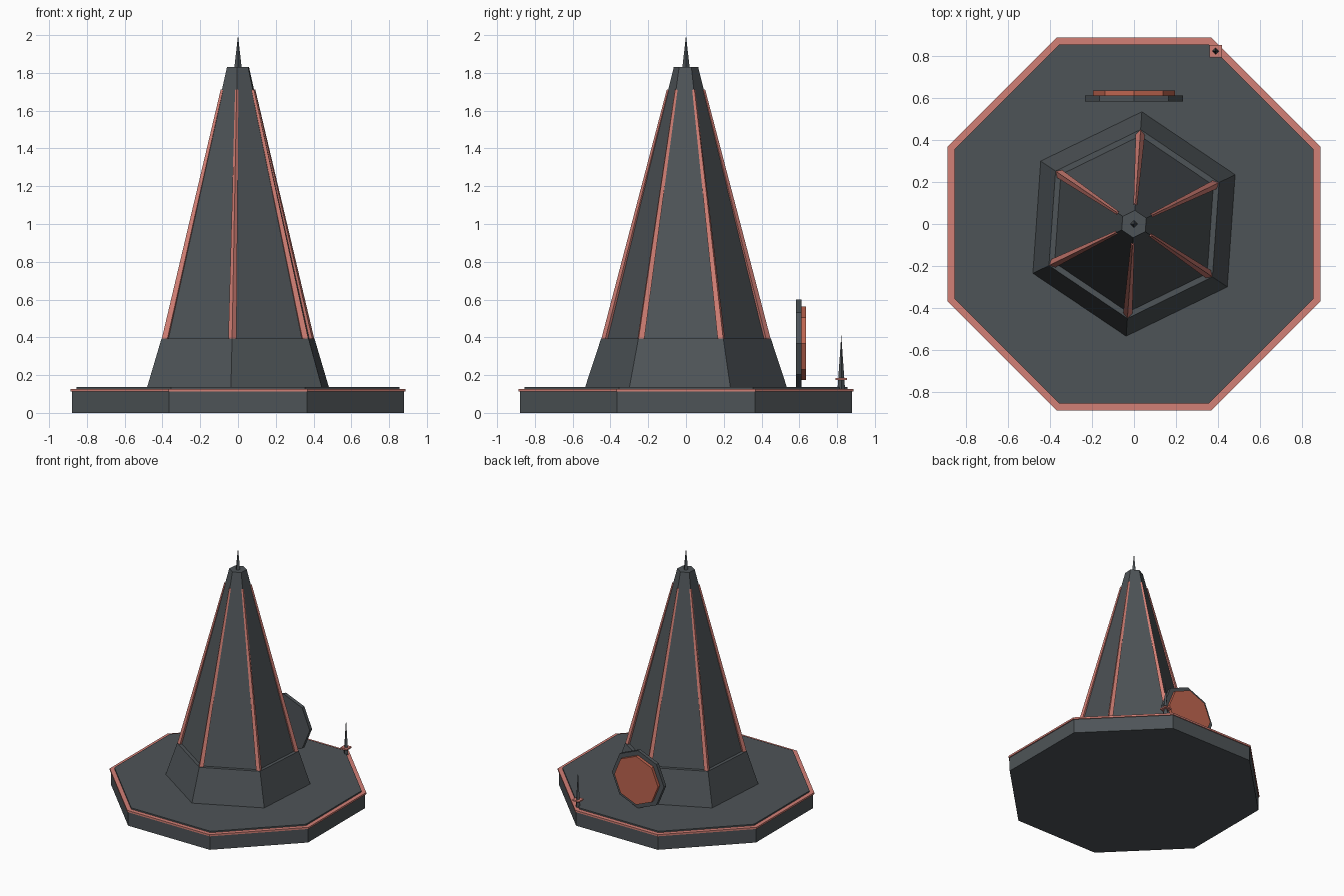
import bpy, bmesh
from math import radians, cos, sin, atan2, hypot, tau
from mathutils import Matrix, Vector

cube = bpy.data.objects.get("Cube")
if cube:
    bpy.data.objects.remove(cube)


def material(name, rgb):
    mat = bpy.data.materials.new(name)
    mat.use_nodes = True
    mat.diffuse_color = (*rgb, 1)
    mat.node_tree.nodes["Principled BSDF"].inputs["Base Color"].default_value = (*rgb, 1)
    return mat


slate = material("dark_slate", (0.076, 0.088, 0.096))
salmon = material("salmon_trim", (0.65, 0.215, 0.18))
red = material("brick_red", (0.52, 0.13, 0.08))


def frustum(name, mat, sides, phase, r_low, r_high, z_low, z_high, matrix=Matrix()):
    """Closed tapered prism along local z; a zero top radius gives a point."""
    bm = bmesh.new()

    def ring(r, z):
        angles = [radians(phase) + tau * i / sides for i in range(sides)]
        return [bm.verts.new((r * cos(a), r * sin(a), z)) for a in angles]

    low = ring(r_low, z_low)
    bm.faces.new(low[::-1])
    if r_high:
        high = ring(r_high, z_high)
        bm.faces.new(high)
    else:
        high = [bm.verts.new((0, 0, z_high))] * sides
    for i in range(sides):
        j = (i + 1) % sides
        corners = [low[i], low[j], high[j]]
        if r_high:
            corners.append(high[i])
        bm.faces.new(corners)
    bm.transform(matrix)
    mesh = bpy.data.meshes.new(name)
    bm.to_mesh(mesh)
    bm.free()
    mesh.materials.append(mat)
    obj = bpy.data.objects.new(name, mesh)
    bpy.context.collection.objects.link(obj)
    return obj


# Octagonal platform with a bright rim
frustum("platform_base", slate, 8, 22.5, 0.952, 0.952, 0, 0.112)
frustum("platform_trim", salmon, 8, 22.5, 0.96, 0.96, 0.112, 0.126)
frustum("platform_deck", slate, 8, 22.5, 0.925, 0.925, 0.126, 0.137)

# Six-sided skirt, spire and needle
TWIST = 26
frustum("tower_skirt", slate, 6, TWIST, 0.535, 0.45, 0.137, 0.395)
frustum("tower_spire", slate, 6, TWIST, 0.42, 0.065, 0.395, 1.83)
frustum("tower_needle", slate, 4, 0, 0.019, 0, 1.83, 2.0)

# Tapered ribs along the spire corners
foot, head = Vector((0.431, 0, 0.375)), Vector((0.093, 0, 1.71))
run = head - foot
lean = Matrix.Translation(foot) @ Matrix.Rotation(atan2(run.x, run.z), 4, "Y")
for i in range(6):
    turn = Matrix.Rotation(radians(TWIST + 60 * i), 4, "Z")
    frustum(f"spire_rib_{i + 1}", salmon, 4, 0, 0.022, 0.009, 0, hypot(run.x, run.z), turn @ lean)

# Upright dish behind the tower, its bright face pointing back
dish = Matrix.Translation((0, 0.583, 0.368)) @ Matrix.Rotation(radians(-90), 4, "X")
frustum("dish_housing", slate, 8, 0, 0.232, 0.232, 0, 0.029, dish)
frustum("dish_face", red, 8, 0, 0.195, 0.195, 0.029, 0.053, dish)

# Small antenna at the back left corner of the deck
mast = Matrix.Translation((0.388, 0.822, 0))
frustum("antenna_mast", slate, 4, 0, 0.02, 0, 0.126, 0.412, mast)
frustum("antenna_collar", salmon, 4, 45, 0.042, 0.042, 0.175, 0.186, mast)
